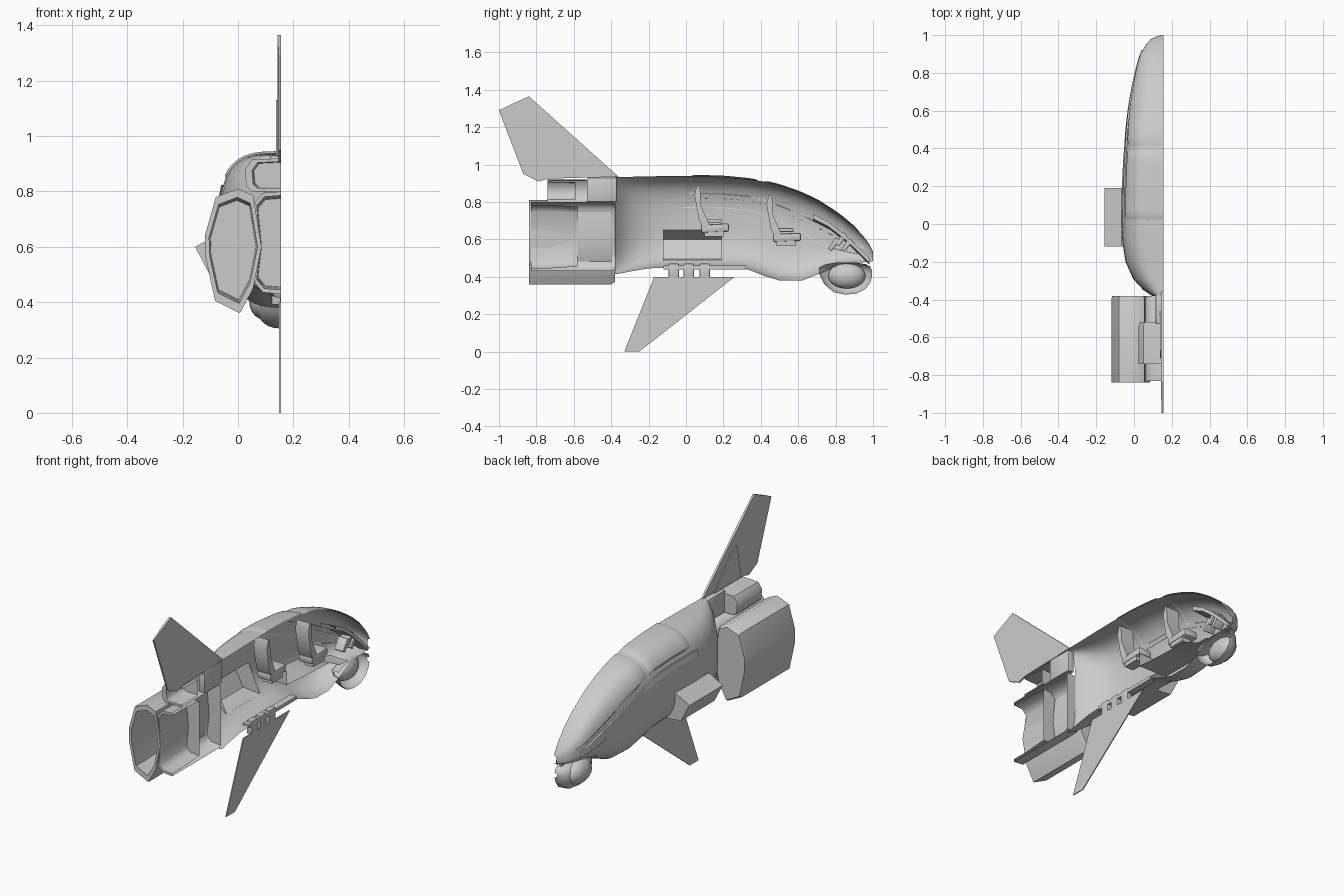
import bpy, bmesh, math
from mathutils import Matrix

if "Cube" in bpy.data.objects:
    bpy.data.objects.remove(bpy.data.objects["Cube"])

CUT = 0.155  # the craft is a left half, open along this plane


def finish(name, bm, angle=30):
    bmesh.ops.remove_doubles(bm, verts=bm.verts, dist=1e-5)
    bmesh.ops.recalc_face_normals(bm, faces=bm.faces)
    me = bpy.data.meshes.new(name)
    bm.to_mesh(me)
    bm.free()
    for p in me.polygons:
        p.use_smooth = True
    me.set_sharp_from_angle(angle=math.radians(angle))
    ob = bpy.data.objects.new(name, me)
    bpy.context.collection.objects.link(ob)
    return ob


def skin(bm, rows, closed=False):
    """Bridge successive rows of points with quads; return the vertex rows."""
    vr = [[bm.verts.new(p) for p in r] for r in rows]
    for a, b in zip(vr, vr[1:]):
        n = len(a)
        for i in range(n if closed else n - 1):
            j = (i + 1) % n
            bm.faces.new((a[i], a[j], b[j], b[i]))
    return vr


def lookup(table, y):
    for a, b in zip(table, table[1:]):
        if y <= b[0]:
            t = (y - a[0]) / (b[0] - a[0])
            return [p + (q - p) * t for p, q in zip(a[1:], b[1:])]
    return list(table[-1][1:])


def section(table, y, a0=90, a1=-90, n=24, grow=0.0, up=3.2, low=2.6):
    """Half superellipse from the top centre round to the bottom centre."""
    top, bot, w, mid = lookup(table, y)
    pts = []
    for i in range(n + 1):
        a = math.radians(a0 + (a1 - a0) * i / n)
        e = 2 / (up if a >= 0 else low)
        h = (top - mid if a >= 0 else mid - bot) + grow
        s = math.copysign(abs(math.sin(a)) ** e, a)
        pts.append((CUT - (w + grow) * max(math.cos(a), 0) ** e, y, mid + h * s))
    return pts


def prism(name, outline, x0, x1):
    """Solid plate from a side outline given as (y, z)."""
    bm = bmesh.new()
    vr = skin(bm, [[(x, y, z) for y, z in outline] for x in (x0, x1)], True)
    for r in vr:
        bm.faces.new(r)
    return finish(name, bm)


def box(name, centre, size, tilt=0, bevel=0.0):
    bm = bmesh.new()
    m = Matrix.Translation(centre) @ Matrix.Rotation(math.radians(tilt), 4, 'X') @ Matrix.Diagonal((*size, 1))
    bmesh.ops.create_cube(bm, size=1, matrix=m)
    if bevel:
        bmesh.ops.bevel(bm, geom=bm.edges[:], offset=bevel, segments=2, affect='EDGES', profile=0.5)
    return finish(name, bm)


def duct(name, outline, back, front, centre, rim=0.86, depth=0.25, closed=True):
    """Faceted engine shell with a rim and a recessed exhaust at the back."""
    def ring(s, y):
        return [(centre[0] + (x - centre[0]) * s, y, centre[1] + (z - centre[1]) * s) for x, z in outline]
    bm = bmesh.new()
    vr = skin(bm, [ring(0.95, front), ring(1, front - 0.02), ring(1, back),
                   ring(rim, back), ring(rim, back + 0.1), ring(rim * 0.94, back + depth)], closed)
    bm.faces.new(vr[0])
    bm.faces.new(vr[-1])
    return finish(name, bm, 48)


# hull profile: y, top z, bottom z, half width, widest z
HULL = [(-0.38, .935, .415, .06, .66), (-0.35, .935, .418, .105, .66), (-0.29, .935, .43, .16, .66),
        (-0.2, .937, .445, .2, .65), (-0.1, .939, .45, .216, .65), (0, .94, .45, .223, .65),
        (0.2, .934, .45, .218, .65), (0.33, .922, .44, .212, .64), (0.42, .908, .405, .203, .63),
        (0.5, .889, .38, .196, .62), (0.62, .847, .38, .18, .60), (0.72, .798, .42, .162, .58),
        (0.82, .732, .465, .14, .56), (0.9, .666, .475, .118, .54), (0.95, .615, .478, .092, .53),
        (0.98, .575, .48, .065, .52), (1.0, .535, .485, .015, .51)]

# hull skin with an opening into the side pod
ys = sorted(set([r[0] for r in HULL] + [-0.12, -0.05, 0.1, 0.19, 0.27, 0.56, 0.67, 0.77, 0.86]))
bm = bmesh.new()
skin(bm, [section(HULL, y) for y in ys])
for z in (0.485, 0.65):
    bmesh.ops.bisect_plane(bm, geom=bm.verts[:] + bm.edges[:] + bm.faces[:],
                           plane_co=(0, 0, z), plane_no=(0, 0, 1))
hole = []
for f in bm.faces:
    c = f.calc_center_median()
    if -0.12 < c.y < 0.19 and 0.485 < c.z < 0.65:
        hole.append(f)
bmesh.ops.delete(bm, geom=hole, context='FACES')
finish("hull", bm, 40)


def canopy_edge(y):
    """Angle on the hull section where the canopy ends; it dips toward the nose."""
    return 35 - 25 * max(0, (y - 0.35) / 0.6)


# raised canopy panes
for name, y0, y1 in (("rear_canopy", 0.02, 0.396), ("front_canopy", 0.404, 0.945)):
    bm = bmesh.new()
    rows = []
    for i in range(15):
        y = y0 + (y1 - y0) * i / 14
        a = canopy_edge(y)
        r = section(HULL, y, 90, a, 16, 0.007 if 0 < i < 14 else -0.002)
        rows.append(r + section(HULL, y, a - 3, a - 3, 1, -0.002)[:1])
    skin(bm, rows)
    finish(name, bm, 40)

# side sill rail below the canopy
bm = bmesh.new()
sill = []
for i in range(25):
    y = -0.02 + 0.94 * i / 24
    a = canopy_edge(y) - 9
    sill.append([section(HULL, y, a - d, a - d, 1, g)[0] for d, g in ((0, -.002), (1, .007), (9, .007), (12, -.002))])
skin(bm, sill)
finish("sill_rail", bm)

# chin pod under the nose, with an outer lobe
CHIN = [(0.71, .45, .42, .03, .435), (0.74, .465, .36, .065, .42), (0.79, .475, .318, .085, .40),
        (0.85, .478, .305, .09, .395), (0.91, .476, .31, .085, .40), (0.96, .468, .335, .07, .41),
        (0.985, .455, .37, .05, .42), (0.995, .43, .405, .015, .42)]
bm = bmesh.new()
skin(bm, [section(CHIN, r[0], n=14, up=2.3, low=2.3) for r in CHIN])
finish("chin_pod", bm, 50)
bm = bmesh.new()
bmesh.ops.create_uvsphere(bm, u_segments=16, v_segments=10, radius=1,
                          matrix=Matrix.Translation((.095, .86, .405)) @ Matrix.Diagonal((.055, .1, .068, 1)))
finish("chin_lobe", bm, 50)

# side pod, open toward the cabin
bm = bmesh.new()
POD = [(-.065, .65), (-.11, .625), (-.155, .6), (-.1, .495), (.01, .485)]
for r in skin(bm, [[(x, y, z) for x, z in POD] for y in (-0.12, 0.19)]):
    bm.faces.new(r)
finish("side_pod", bm)

# engines
duct("side_engine", [(0, .81), (-.08, .78), (-.12, .64), (-.117, .56), (-.083, .405), (.007, .36),
                     (.055, .45), (.085, .6), (.055, .785)], -0.84, -0.38, (-0.015, .6), 0.85, 0.26)
duct("centre_engine", [(CUT, .8), (.09, .795), (.06, .76), (.075, .6), (.06, .47), (.09, .435), (CUT, .43)],
     -0.83, -0.38, (CUT, .615), 0.92, 0.25, False)
duct("upper_exhaust", [(CUT, .92), (.05, .915), (.025, .88), (.03, .82), (.05, .8), (CUT, .8)],
     -0.74, -0.52, (CUT, .86), 0.8, 0.15, False)
box("spine", (.135, -.45, .865), (.04, .16, .13), 0, .006)

# tail fin with rudder strip and root fairing
prism("tail_fin", [(-.935, 1.322), (-.84, 1.365), (-.36, .935), (-.735, .925)], .143, CUT)
prism("rudder", [(-1, 1.29), (-.935, 1.322), (-.735, .925), (-.79, .91), (-.87, .95)], .146, CUT)
prism("fin_root_fairing", [(-.71, .93), (-.67, 1.13), (-.62, 1.11), (-.46, .93)], .138, CUT)

# belly fin and its mounts
prism("belly_fin", [(-.33, 0), (-.25, 0), (.26, .4), (-.17, .4)], .149, CUT)
for y in (-.065, .015, .1):
    box("fin_mount", (.138, y, .43), (.034, .055, .08), 0, .005)
box("mount_rail", (.135, .1, .45), (.04, .44, .02))

# cabin floor, following the hull
bm = bmesh.new()
floor = []
for y, z in ((.23, .64), (.231, .56), (.4, .55), (.62, .54), (.72, .49), (.8, .485)):
    w = lookup(HULL, y)[2]
    floor.append([(CUT, y, z), (CUT - w * .85, y, z)])
skin(bm, floor)
finish("cabin_floor", bm)

# two tandem seats
for y, z in ((0.0, 0.0), (0.385, -0.05)):
    back = [(.045, .84), (.06, .89), (.075, .88), (.08, .78), (.125, .68), (.1, .65), (.07, .7)]
    prism("seat_back", [(a + y, b + z) for a, b in back], .07, CUT)
    box("seat_cushion", (.11, .155 + y, .66 + z), (.09, .15, .045), 3, .012)
    box("seat_base", (.12, .15 + y, .63 + z), (.06, .1, .03))
    box("seat_arm", (.065, .14 + y, .7 + z), (.016, .1, .02), 0, .004)

# instrument coaming and control boxes
bm = bmesh.new()
COAM = [(.68, .735), (.76, .695), (.85, .625), (.93, .55), (.98, .5)]
skin(bm, [[(CUT, y, z), (CUT - w, y, z - .01), (CUT - w, y, z - .035), (CUT, y, z - .025)]
          for (y, z), w in zip(COAM, (.1, .1, .09, .07, .03))], True)
finish("instrument_coaming", bm)
for y, z in ((.79, .575), (.83, .6), (.86, .57)):
    box("control_box", (.12, y, z), (.06, .025, .075), -35, .004)
